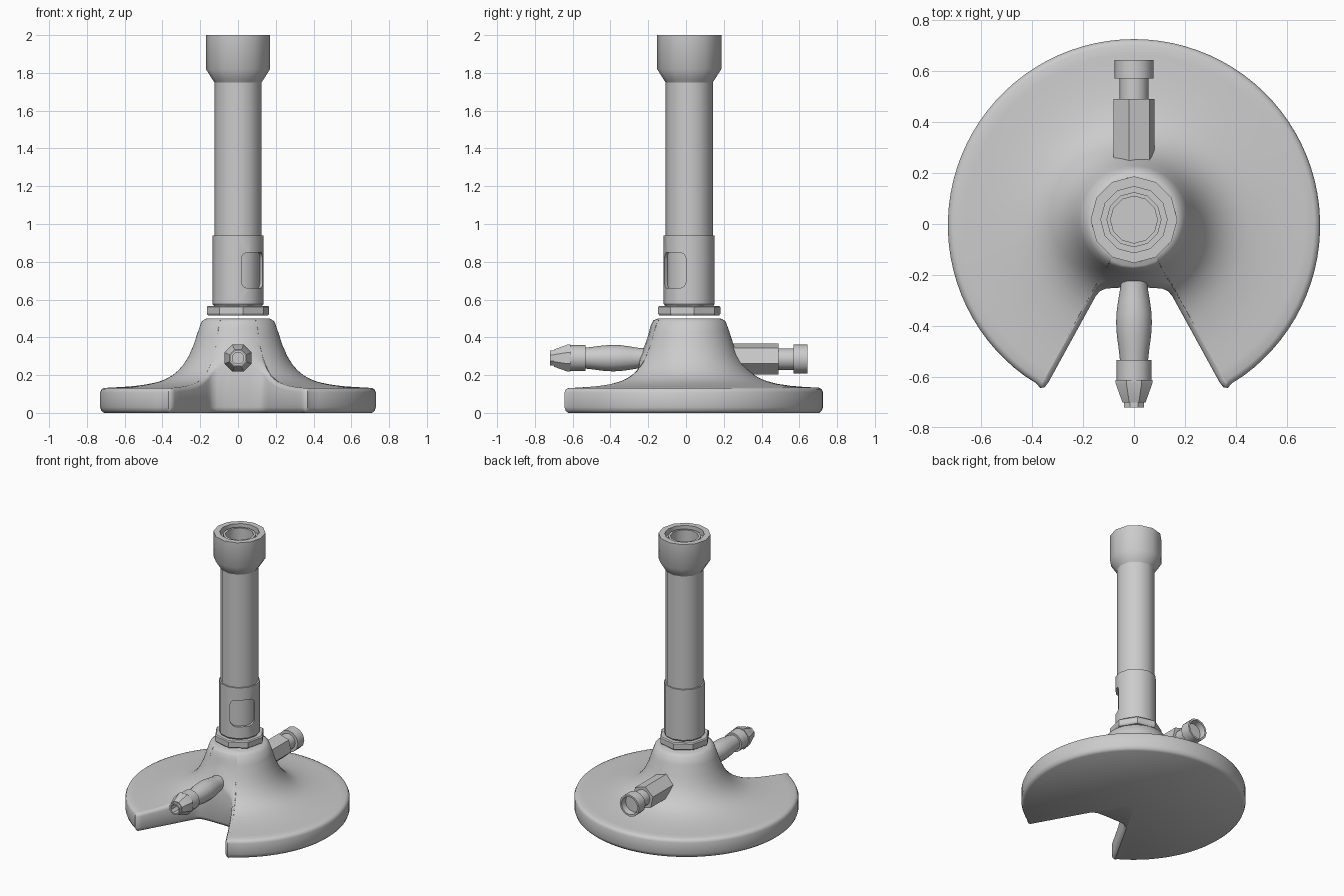
import bpy, bmesh
from math import sin, cos, pi, radians, hypot, atan2
from mathutils import Matrix, Vector

if "Cube" in bpy.data.objects:
    bpy.data.objects.remove(bpy.data.objects["Cube"])

CY = 0.017  # y of the barrel axis


def finish(name, bm, angle=32):
    bmesh.ops.remove_doubles(bm, verts=bm.verts, dist=1e-5)
    bmesh.ops.recalc_face_normals(bm, faces=bm.faces)
    me = bpy.data.meshes.new(name)
    bm.to_mesh(me)
    bm.free()
    ob = bpy.data.objects.new(name, me)
    bpy.context.collection.objects.link(ob)
    shade(ob, angle)
    return ob


def shade(ob, angle=32):
    bpy.ops.object.select_all(action='DESELECT')
    ob.select_set(True)
    bpy.context.view_layer.objects.active = ob
    bpy.ops.object.shade_smooth_by_angle(angle=radians(angle))


def skin(bm, rings):
    n = len(rings[0])
    for a, b in zip(rings, rings[1:]):
        for i in range(n):
            bm.faces.new((a[i], a[(i + 1) % n], b[(i + 1) % n], b[i]))


def lathe(name, profile, sides, matrix, phase=0, angle=32):
    """Revolve (radius, height) points around the local z axis."""
    bm = bmesh.new()
    rings = []
    for r, h in profile:
        rings.append([bm.verts.new(matrix @ Vector((r * cos(phase + 2 * pi * i / sides),
                                                    r * sin(phase + 2 * pi * i / sides), h)))
                      for i in range(sides)])
    skin(bm, rings)
    return finish(name, bm, angle)


# ---- base: notched disc flaring into a cone ----
FLARE = [(.165, .5), (.19, .49), (.205, .46), (.22, .4), (.25, .32), (.275, .275), (.3, .24),
         (.335, .207), (.37, .185), (.41, .168), (.46, .155), (.53, .144), (.6, .138), (.75, .13)]


def flare(r):
    for (r0, z0), (r1, z1) in zip(FLARE, FLARE[1:]):
        if r <= r1:
            return z0 + (z1 - z0) * max(0, (r - r0) / (r1 - r0))
    return FLARE[-1][1]


half = [(0.73 * cos(radians(a)), 0.73 * sin(radians(a)) - .005) for a in range(86, -58, -4)]
half += [(.383, -.625), (.368, -.643), (.35, -.64), (.335, -.62)]
half += [(.335 - .17 * k / 6, -.62 + .31 * k / 6) for k in range(1, 7)]
half += [(.15, -.283), (.133, -.263), (.11, -.253), (.06, -.25)]
outline = [(0, .725)] + half + [(0, -.25)] + [(-x, y) for x, y in reversed(half)]
N = len(outline)
normals = []
for i in range(N):
    (x0, y0), (x1, y1) = outline[i - 1], outline[(i + 1) % N]
    d = hypot(x1 - x0, y1 - y0)
    normals.append((-(y1 - y0) / d, (x1 - x0) / d))   # outward for clockwise order

bm = bmesh.new()


def rim(inset, z=None, drop=0):
    ring = []
    for (x, y), (nx, ny) in zip(outline, normals):
        px, py = x - nx * inset, y - ny * inset
        pz = z if z is not None else flare(hypot(px, py - CY)) - drop
        ring.append(bm.verts.new((px, py, pz)))
    return ring


edge = rim(.022)
rings = [[bm.verts.new((0, CY, .5)) for _ in range(N)]]
for j in range(18):
    t = (j / 18) ** 1.35
    ring = []
    for v in edge:
        dx, dy = v.co.x, v.co.y - CY
        R = hypot(dx, dy)
        r, a = .165 + (R - .165) * t, atan2(dy, dx)
        ring.append(bm.verts.new((r * cos(a), CY + r * sin(a), flare(r))))
    rings.append(ring)
rings += [edge, rim(.007, drop=.006), rim(0, drop=.022), rim(0, z=.03), rim(.006, z=.012),
          rim(.02, z=0), [bm.verts.new((0, CY, 0)) for _ in range(N)]]
skin(bm, rings)
finish("base", bm, 50)

# ---- upright parts ----
UP = Matrix.Translation((0, CY, 0))
lathe("lock_nut", [(0, .515), (.16, .515), (.167, .525), (.167, .56), (.16, .567), (0, .567)],
      8, UP, radians(9))
lathe("barrel", [(0, .57), (.117, .57), (.117, .93), (.125, .935), (.125, 1.75), (.135, 1.765),
                 (.17, 1.82), (.17, 2), (.13, 2), (.13, 1.96), (.108, 1.96), (.108, 1.985),
                 (.092, 1.985), (.092, .6), (0, .6)], 12, UP)
sleeve = lathe("air_sleeve", [(.116, .567), (.128, .567), (.135, .577), (.135, .94), (.116, .94),
                              (.116, .567)], 12, UP)

# air hole through the sleeve, facing front right
bm = bmesh.new()
bmesh.ops.create_cube(bm, size=1, matrix=Matrix.Diagonal((.14, .16, .19, 1)))
bmesh.ops.bevel(bm, geom=[e for e in bm.edges if abs(e.verts[0].co.x - e.verts[1].co.x) > .1],
                offset=.035, segments=4, profile=.5, affect='EDGES')
bm.transform(UP @ Matrix.Rotation(radians(-45), 4, 'Z') @ Matrix.Translation((.13, 0, .755)))
cutter = finish("hole_cutter", bm)
cutter.hide_render = True
mod = sleeve.modifiers.new("hole", 'BOOLEAN')
mod.operation, mod.object, mod.solver = 'DIFFERENCE', cutter, 'EXACT'
shade(sleeve)
bpy.ops.object.modifier_apply(modifier="hole")
bpy.data.objects.remove(cutter)
shade(sleeve)

# ---- gas inlet, pointing to the front ----
FRONT = Matrix.Translation((0, 0, .29)) @ Matrix.Rotation(radians(90), 4, 'X')
lathe("inlet_stem", [(0, .2), (.053, .2), (.054, .25), (.062, .3), (.069, .35), (.07, .39),
                     (.067, .44), (.06, .49), (.055, .535), (0, .535)], 12, FRONT)
lathe("inlet_collar", [(0, .533), (.069, .533), (.069, .612), (0, .612)], 12, FRONT)
lathe("inlet_barb", [(0, .61), (.078, .612), (.078, .625), (.049, .7), (.043, .7), (.043, .72),
                     (.032, .72), (.032, .64), (0, .64)], 8, FRONT, radians(22.5))

# ---- needle valve, pointing to the back ----
BACK = Matrix.Translation((0, 0, .285)) @ Matrix.Rotation(radians(-90), 4, 'X')
lathe("valve_body", [(0, .2), (.084, .2), (.084, .49), (0, .49)], 6, BACK, radians(-103))
lathe("valve_neck", [(0, .48), (.057, .48), (.057, .58), (0, .58)], 12, BACK)
lathe("valve_knob", [(0, .57), (.077, .57), (.077, .643), (.064, .643), (.06, .6), (0, .6)],
      12, BACK)
